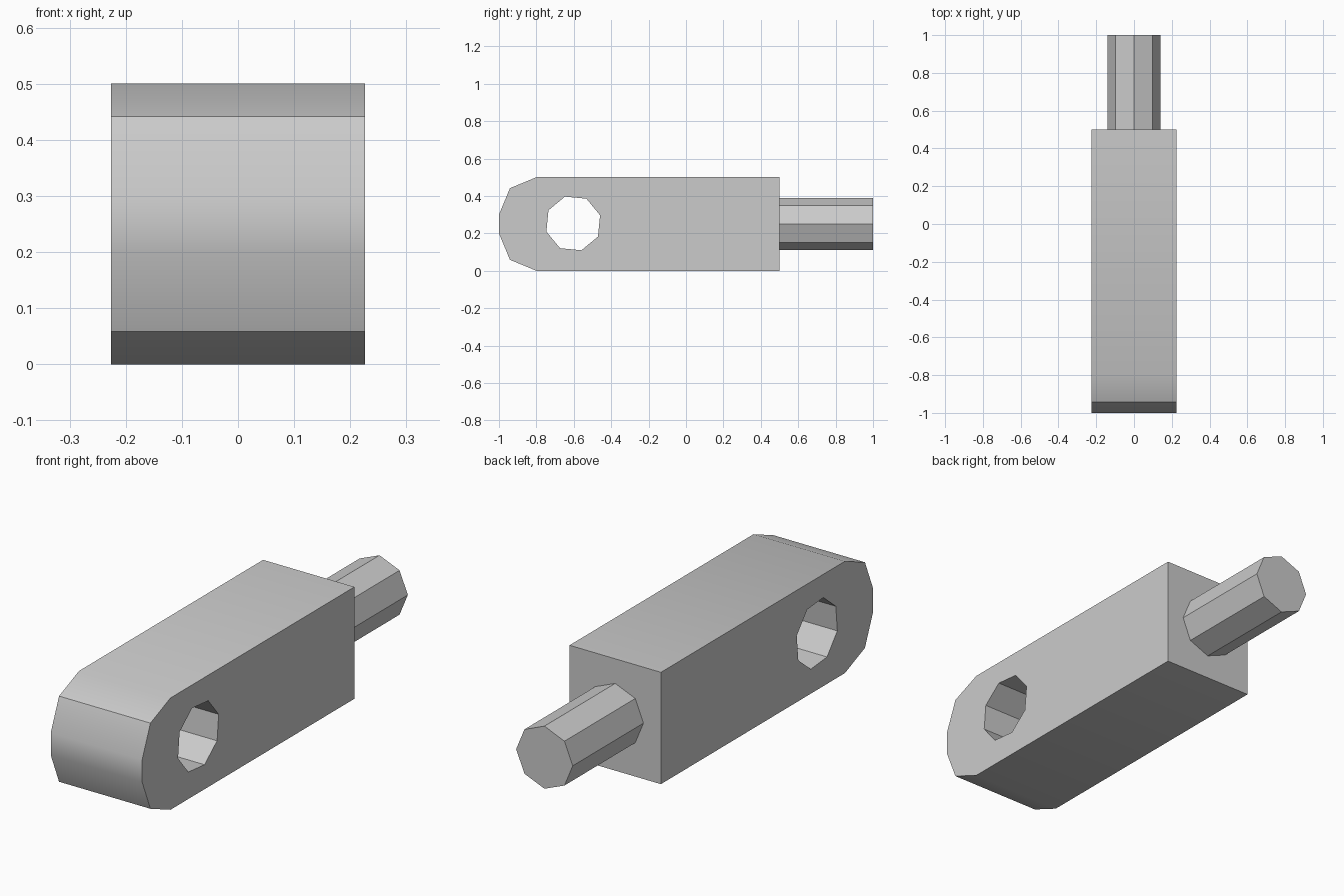
import bpy, bmesh
from math import radians
from mathutils import Matrix, Vector

cube = bpy.data.objects.get("Cube")
if cube:
    bpy.data.objects.remove(cube, do_unlink=True)

GREY = (0.6, 0.6, 0.6, 1)
metal = bpy.data.materials.new("plain grey")
metal.use_nodes = True
metal.diffuse_color = GREY
metal.node_tree.nodes["Principled BSDF"].inputs["Base Color"].default_value = GREY


def add_object(name, bm):
    mesh = bpy.data.meshes.new(name)
    bm.to_mesh(mesh)
    bm.free()
    mesh.materials.append(metal)
    obj = bpy.data.objects.new(name, mesh)
    bpy.context.collection.objects.link(obj)
    return obj


def octagon_rod(name, radius, length, centre, axis, turn):
    """Eight-sided rod along the axis, turned about its own length."""
    bm = bmesh.new()
    tilt = Vector(axis).to_track_quat('Z', 'Y').to_matrix().to_4x4()
    bmesh.ops.create_cone(
        bm, cap_ends=True, segments=8, radius1=radius, radius2=radius, depth=length,
        matrix=Matrix.Translation(centre) @ tilt @ Matrix.Rotation(radians(turn), 4, 'Z'))
    return add_object(name, bm)


def smooth(obj):
    bpy.ops.object.select_all(action='DESELECT')
    obj.select_set(True)
    bpy.context.view_layer.objects.active = obj
    bpy.ops.object.shade_smooth_by_angle(angle=radians(30))


# Block with a rounded front end
bm = bmesh.new()
bmesh.ops.create_cube(bm, size=1, matrix=Matrix.Translation((0, -0.25, 0.25))
                      @ Matrix.Diagonal((0.452, 1.5, 0.5, 1)))
front_edges = [e for e in bm.edges
               if all(v.co.y < -0.9 for v in e.verts)
               and abs(e.verts[0].co.x - e.verts[1].co.x) > 0.1]
bmesh.ops.bevel(bm, geom=front_edges, offset=0.2, offset_type='OFFSET',
                segments=2, profile=0.5, affect='EDGES')
block = add_object("block", bm)

# Cross hole through the rounded end
cutter = octagon_rod("hole_cutter", 0.15, 1, (0, -0.603, 0.253), (1, 0, 0), 0)
# Put the first corner 17 degrees above the +y direction
corners = [v.co - Vector((0, -0.603, 0.253)) for v in cutter.data.vertices]
lead = corners[0]
turn = Matrix.Rotation(radians(17) - Vector((lead.y, lead.z)).angle_signed(Vector((1, 0))), 4, 'X')
pivot = Matrix.Translation((0, -0.603, 0.253))
cutter.data.transform(pivot @ turn @ pivot.inverted())
cutter.hide_render = True

cut = block.modifiers.new("cross_hole", 'BOOLEAN')
cut.operation = 'DIFFERENCE'
cut.solver = 'EXACT'
cut.object = cutter
bpy.context.view_layer.objects.active = block
bpy.ops.object.modifier_apply(modifier=cut.name)
bpy.data.objects.remove(cutter, do_unlink=True)
smooth(block)

# Peg at the back
smooth(octagon_rod("peg", 0.14, 0.5, (0, 0.75, 0.25), (0, 1, 0), 0))
